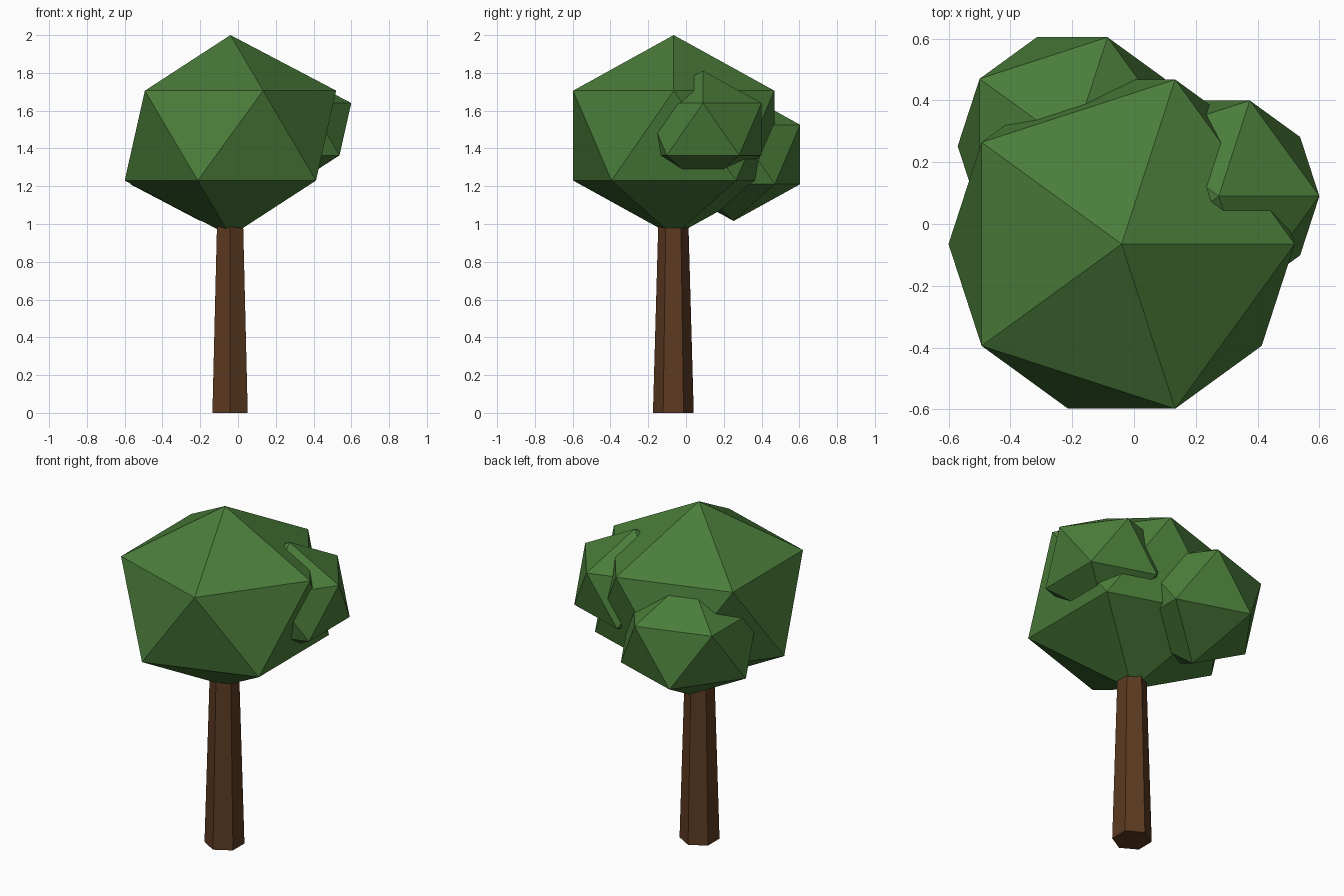
import bpy

cube = bpy.data.objects.get("Cube")
if cube:
    bpy.data.objects.remove(cube, do_unlink=True)


def make_material(name, colour):
    mat = bpy.data.materials.new(name)
    mat.use_nodes = True
    mat.diffuse_color = colour
    mat.node_tree.nodes["Principled BSDF"].inputs["Base Color"].default_value = colour
    return mat


leaf_green = make_material("leaf_green", (0.0685, 0.202, 0.042, 1))
bark_brown = make_material("bark_brown", (0.107, 0.042, 0.015, 1))


def finish(name, mat):
    obj = bpy.context.object
    obj.name = obj.data.name = name
    obj.data.materials.append(mat)
    return obj


# Tapered hexagonal trunk, its top buried in the crown
TRUNK_HEIGHT = 1.1
bpy.ops.mesh.primitive_cone_add(
    vertices=6, radius1=0.108, radius2=0.077, depth=TRUNK_HEIGHT,
    location=(-0.042, -0.067, TRUNK_HEIGHT / 2))
finish("trunk", bark_brown)

# Leaf clumps: flattened low-poly balls that overlap
SQUASH = 0.85
clumps = [
    ("main_leaf_clump", 0.626, (-0.04, -0.065, 1.468)),
    ("left_leaf_clump", 0.364, (0.274, 0.09, 1.502)),
    ("back_leaf_clump", 0.414, (-0.2, 0.252, 1.368)),
]
for name, radius, centre in clumps:
    bpy.ops.mesh.primitive_ico_sphere_add(subdivisions=1, radius=radius, location=centre)
    clump = finish(name, leaf_green)
    clump.scale.z = SQUASH
